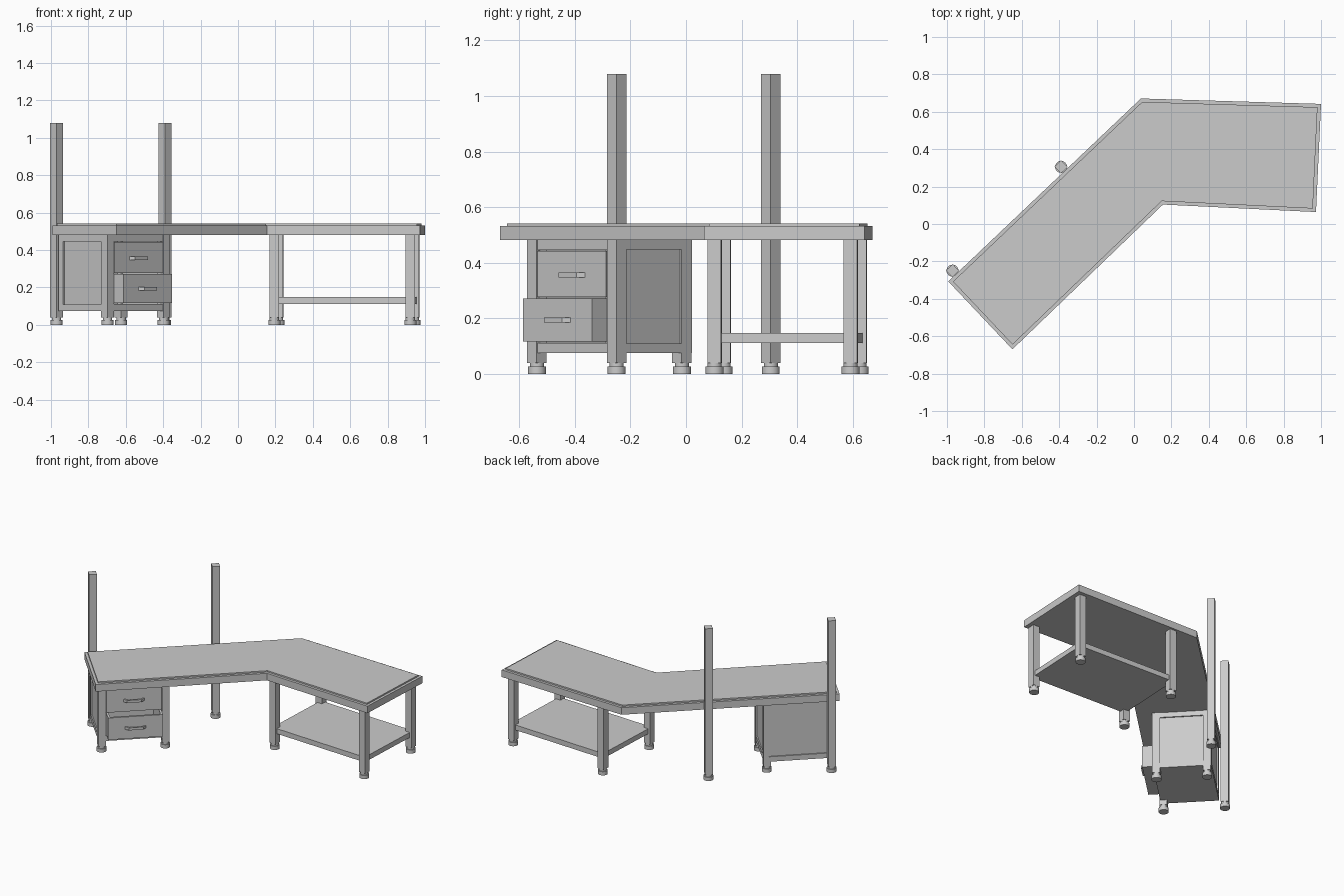
import bpy, bmesh
from math import radians
from mathutils import Matrix, Vector

if "Cube" in bpy.data.objects:
    bpy.data.objects.remove(bpy.data.objects["Cube"])

# local frames: left wing (u along the back edge, v towards the back) and right wing
LEFT = Matrix.Translation((-0.993, -0.307, 0)) @ Matrix.Rotation(radians(43.7), 4, 'Z')
RIGHT = Matrix.Translation((0.569, 0.364, 0)) @ Matrix.Rotation(radians(-2.6), 4, 'Z')


def finish(name, bm, frame):
    bmesh.ops.recalc_face_normals(bm, faces=bm.faces)
    me = bpy.data.meshes.new(name)
    bm.to_mesh(me)
    bm.free()
    me.transform(frame)
    ob = bpy.data.objects.new(name, me)
    bpy.context.collection.objects.link(ob)
    return ob


def add_box(bm, x0, x1, y0, y1, z0, z1):
    m = Matrix.Translation(((x0 + x1) / 2, (y0 + y1) / 2, (z0 + z1) / 2)) @ \
        Matrix.Diagonal((x1 - x0, y1 - y0, z1 - z0, 1))
    return bmesh.ops.create_cube(bm, size=1, matrix=m)['verts']


def recess(bm, normal, border, depth):
    """Inset the outer face with this normal and push it inwards."""
    bm.normal_update()
    n = Vector(normal)
    f = max((f for f in bm.faces if f.normal.dot(n) > 0.99),
            key=lambda f: f.calc_center_median().dot(n))
    bmesh.ops.inset_region(bm, faces=[f], thickness=border, use_even_offset=True)
    new = bmesh.ops.extrude_face_region(bm, geom=[f])['geom']
    bmesh.ops.delete(bm, geom=[f], context='FACES_ONLY')
    bmesh.ops.translate(bm, vec=n * -depth, verts=[g for g in new if isinstance(g, bmesh.types.BMVert)])


def leg(name, frame, x, y, top):
    """Square leg on a round levelling foot."""
    bm = bmesh.new()
    add_box(bm, x - .025, x + .025, y - .025, y + .025, .04, top)
    finish(name, bm, frame)
    bm = bmesh.new()
    for z0, z1, r in ((0, .026, .032), (.026, .04, .025)):
        bmesh.ops.create_cone(bm, cap_ends=True, segments=24, radius1=r, radius2=r, depth=z1 - z0,
                              matrix=Matrix.Translation((x, y, (z0 + z1) / 2)))
    ob = finish(name + "_foot", bm, frame)
    bpy.ops.object.select_all(action='DESELECT')
    ob.select_set(True)
    bpy.context.view_layer.objects.active = ob
    bpy.ops.object.shade_smooth_by_angle(angle=radians(35))


# angled desktop with a raised inner surface
outline = [(-.993, -.307), (-.65, -.67), (.155, .104), (.973, .064), (1, .642), (.037, .671)]
bm = bmesh.new()
face = bm.faces.new([bm.verts.new((x, y, .482)) for x, y in outline])
ext = bmesh.ops.extrude_face_region(bm, geom=[face])['geom']
bmesh.ops.translate(bm, vec=(0, 0, .05), verts=[g for g in ext if isinstance(g, bmesh.types.BMVert)])
bmesh.ops.recalc_face_normals(bm, faces=bm.faces)
recess(bm, (0, 0, 1), .018, -.01)
finish("desktop", bm, Matrix())

# tall rear posts and cabinet legs
leg("left_post", LEFT, .056, .026, 1.08)
leg("middle_post", LEFT, .859, .026, 1.08)
leg("cabinet_leg_front_left", LEFT, .055, -.37, .485)
leg("cabinet_leg_front_right", LEFT, .47, -.37, .485)
leg("cabinet_leg_back", LEFT, .468, -.043, .485)

# cabinet with recessed panels and open front
bm = bmesh.new()
add_box(bm, .033, .492, -.39, -.015, .075, .482)
for n in ((1, 0, 0), (-1, 0, 0), (0, 1, 0)):
    recess(bm, n, .035, .008)
recess(bm, (0, -1, 0), .036, .35)
finish("cabinet", bm, LEFT)

# two drawers, the lower one pulled out, with bent bar handles
for name, front, z0, z1, hz in (("upper", -.394, .277, .443, .356), ("lower", -.465, .117, .272, .194)):
    bm = bmesh.new()
    add_box(bm, .083, .441, front, front + .32, z0, z1)
    recess(bm, (0, 0, 1), .015, z1 - z0 - .015)
    finish(name + "_drawer", bm, LEFT)

    path = [(-.07, .002), (-.047, -.022), (.047, -.022), (.07, .002),
            (.056, .002), (.042, -.013), (-.042, -.013), (-.056, .002)]
    bm = bmesh.new()
    f = bm.faces.new([bm.verts.new((.262 + x, front + y, hz - .009)) for x, y in path])
    e = bmesh.ops.extrude_face_region(bm, geom=[f])['geom']
    bmesh.ops.translate(bm, vec=(0, 0, .018), verts=[g for g in e if isinstance(g, bmesh.types.BMVert)])
    finish(name + "_handle", bm, LEFT)

# right wing legs and low shelf
for sx, a in ((-1, "left"), (1, "right")):
    for sy, b in ((-1, "front"), (1, "back")):
        leg(f"table_leg_{b}_{a}", RIGHT, sx * .364, sy * .245, .485)
bm = bmesh.new()
add_box(bm, -.375, .375, -.256, .256, .112, .148)
finish("shelf", bm, RIGHT)
